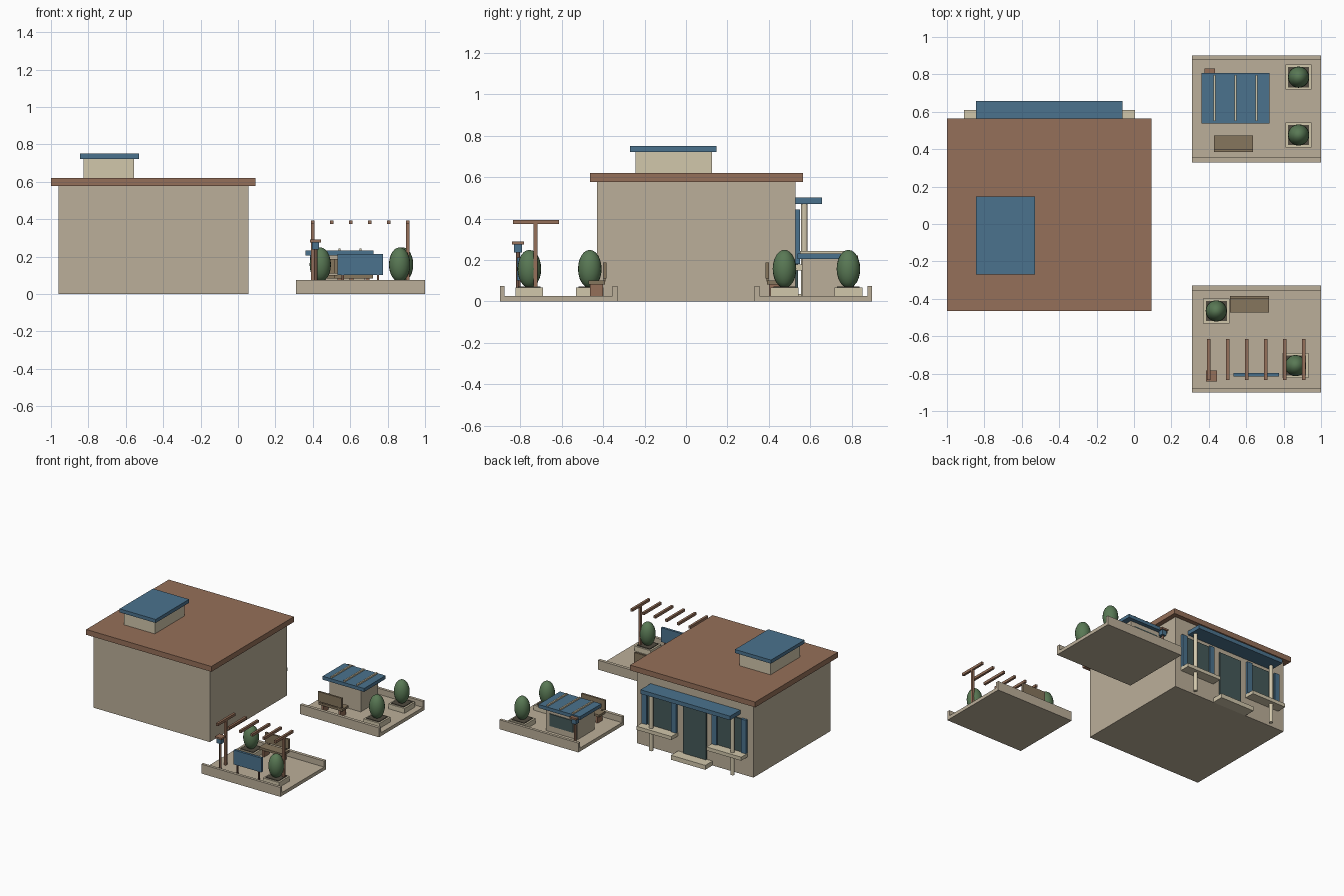
import bpy, bmesh

if "Cube" in bpy.data.objects:
    bpy.data.objects.remove(bpy.data.objects["Cube"])


def mat(name, r, g, b):
    m = bpy.data.materials.new(name)
    m.diffuse_color = (r, g, b, 1)
    m.use_nodes = True
    m.node_tree.nodes["Principled BSDF"].inputs["Base Color"].default_value = m.diffuse_color
    return m


STONE = mat("stone", 0.50, 0.43, 0.32)
CREAM = mat("cream", 0.64, 0.57, 0.41)
TERRA = mat("terracotta", 0.30, 0.16, 0.10)
BLUE = mat("blue", 0.07, 0.17, 0.27)
GLASS = mat("glass", 0.06, 0.10, 0.10)
WOOD = mat("bench_wood", 0.24, 0.18, 0.11)
POST = mat("dark_timber", 0.17, 0.09, 0.06)
LEAF = mat("leaf", 0.10, 0.19, 0.09)
SOIL = mat("soil", 0.08, 0.07, 0.05)


def finish(name, bm, m):
    me = bpy.data.meshes.new(name)
    bm.to_mesh(me)
    bm.free()
    me.materials.append(m)
    ob = bpy.data.objects.new(name, me)
    bpy.context.collection.objects.link(ob)
    return ob


def box(name, x, y, z, m):
    """Box from (min, max) ranges on each axis."""
    bm = bmesh.new()
    bmesh.ops.create_cube(bm, size=1)
    for v in bm.verts:
        v.co = [(r[0] + r[1]) / 2 + c * (r[1] - r[0]) for r, c in zip((x, y, z), v.co)]
    return finish(name, bm, m)


def around(c, half):
    return (c - half, c + half)


def rod(name, x, y, z0, z1, r, m):
    bm = bmesh.new()
    bmesh.ops.create_cone(bm, cap_ends=True, segments=12, radius1=r, radius2=r, depth=z1 - z0)
    bmesh.ops.translate(bm, verts=bm.verts, vec=(x, y, (z0 + z1) / 2))
    return finish(name, bm, m)


# Main building
box("house_walls", (-0.96, 0.055), (-0.43, 0.53), (0, 0.578), STONE)
box("house_roof", (-1, 0.093), (-0.465, 0.565), (0.578, 0.62), TERRA)
box("roof_lantern", (-0.825, -0.555), (-0.245, 0.125), (0.62, 0.722), CREAM)
box("roof_lantern_cap", (-0.845, -0.53), (-0.27, 0.147), (0.722, 0.75), BLUE)

# Shopfront on the back wall
CX = -0.4525
box("door", around(CX, 0.10), (0.525, 0.542), (0.03, 0.43), GLASS)
box("door_step", around(CX, 0.15), (0.53, 0.62), (0, 0.035), CREAM)
box("awning", (-0.845, -0.062), (0.53, 0.657), (0.47, 0.502), BLUE)
for side, s in (("left", 1), ("right", -1)):
    wx = CX + s * 0.305
    box(f"{side}_window", around(wx, 0.105), (0.525, 0.54), (0.18, 0.44), GLASS)
    box(f"{side}_window_sill", around(wx, 0.152), (0.53, 0.61), (0.15, 0.178), CREAM)
    for part, t in (("outer", s), ("inner", -s)):
        box(f"{side}_{part}_shutter", around(wx + t * 0.128, 0.022), (0.53, 0.55),
            (0.18, 0.445), BLUE)
    rod(f"{side}_awning_post", CX + s * 0.355, 0.572, 0, 0.47, 0.015, CREAM)


# Garden pieces
def court(name, s):
    y = lambda a, b: tuple(sorted((s * a, s * b)))
    box(f"{name}_floor", (0.31, 1), y(0.33, 0.9), (0, 0.027), STONE)
    box(f"{name}_inner_wall", (0.31, 1), y(0.33, 0.355), (0.027, 0.074), STONE)
    box(f"{name}_outer_wall", (0.31, 1), y(0.878, 0.9), (0.027, 0.074), STONE)


def bench(name, cx, s):
    y = lambda a, b: tuple(sorted((s * a, s * b)))
    box(f"{name}_seat", around(cx, 0.104), y(0.392, 0.472), (0.082, 0.1), WOOD)
    box(f"{name}_back", around(cx, 0.104), y(0.385, 0.4), (0.11, 0.188), WOOD)
    for k in (-1, 1):
        box(f"{name}_leg", around(cx + k * 0.075, 0.01), y(0.4, 0.463), (0.027, 0.082), TERRA)
        box(f"{name}_back_support", around(cx + k * 0.075, 0.006), y(0.388, 0.398),
            (0.095, 0.12), WOOD)


def planter(name, x, y):
    box(f"{name}_box", around(x, 0.07), around(y, 0.067), (0.027, 0.066), CREAM)
    box(f"{name}_soil", around(x, 0.056), around(y, 0.054), (0.06, 0.071), SOIL)
    bm = bmesh.new()
    bmesh.ops.create_uvsphere(bm, u_segments=20, v_segments=12, radius=1)
    for v in bm.verts:
        v.co = (x + v.co.x * 0.057, y + v.co.y * 0.057, 0.157 + v.co.z * 0.092)
    for f in bm.faces:
        f.smooth = True
    finish(f"{name}_shrub", bm, LEAF)


def lamp(name, x, y, top):
    rod(f"{name}_post", x, y, 0.027, top - 0.05, 0.009, POST)
    box(f"{name}_lantern", around(x, 0.019), around(y, 0.019), (top - 0.053, top - 0.014), BLUE)
    box(f"{name}_cap", around(x, 0.029), around(y, 0.029), (top - 0.014, top), TERRA)


court("rear_court", 1)
court("front_court", -1)
bench("rear_bench", 0.532, 1)
bench("front_bench", 0.618, -1)
for i, p in enumerate(((0.88, 0.785), (0.88, 0.476), (0.44, -0.465), (0.864, -0.757))):
    planter(f"planter_{i + 1}", *p)
lamp("rear_lamp", 0.405, 0.803, 0.222)
lamp("front_lamp", 0.415, -0.812, 0.29)

# Kiosk in the rear court
box("kiosk_body", (0.405, 0.68), (0.56, 0.775), (0.027, 0.205), STONE)
box("kiosk_window", (0.44, 0.645), (0.77, 0.782), (0.075, 0.17), GLASS)
box("kiosk_roof", (0.362, 0.724), (0.538, 0.806), (0.205, 0.232), BLUE)
for x in (0.43, 0.543, 0.655):
    box("kiosk_roof_batten", around(x, 0.006), (0.55, 0.796), (0.23, 0.243), CREAM)

# Pergola and panel in the front court
for x in (0.4, 0.907):
    box("pergola_post", around(x, 0.009), around(-0.727, 0.009), (0.027, 0.375), TERRA)
for i in range(6):
    box("pergola_slat", around(0.4 + i * 0.1014, 0.009), (-0.835, -0.615), (0.374, 0.394), TERRA)
box("display_panel", (0.533, 0.775), (-0.816, -0.797), (0.1, 0.213), BLUE)
for x in (0.56, 0.748):
    box("display_panel_leg", around(x, 0.006), (-0.812, -0.801), (0.027, 0.1), POST)
